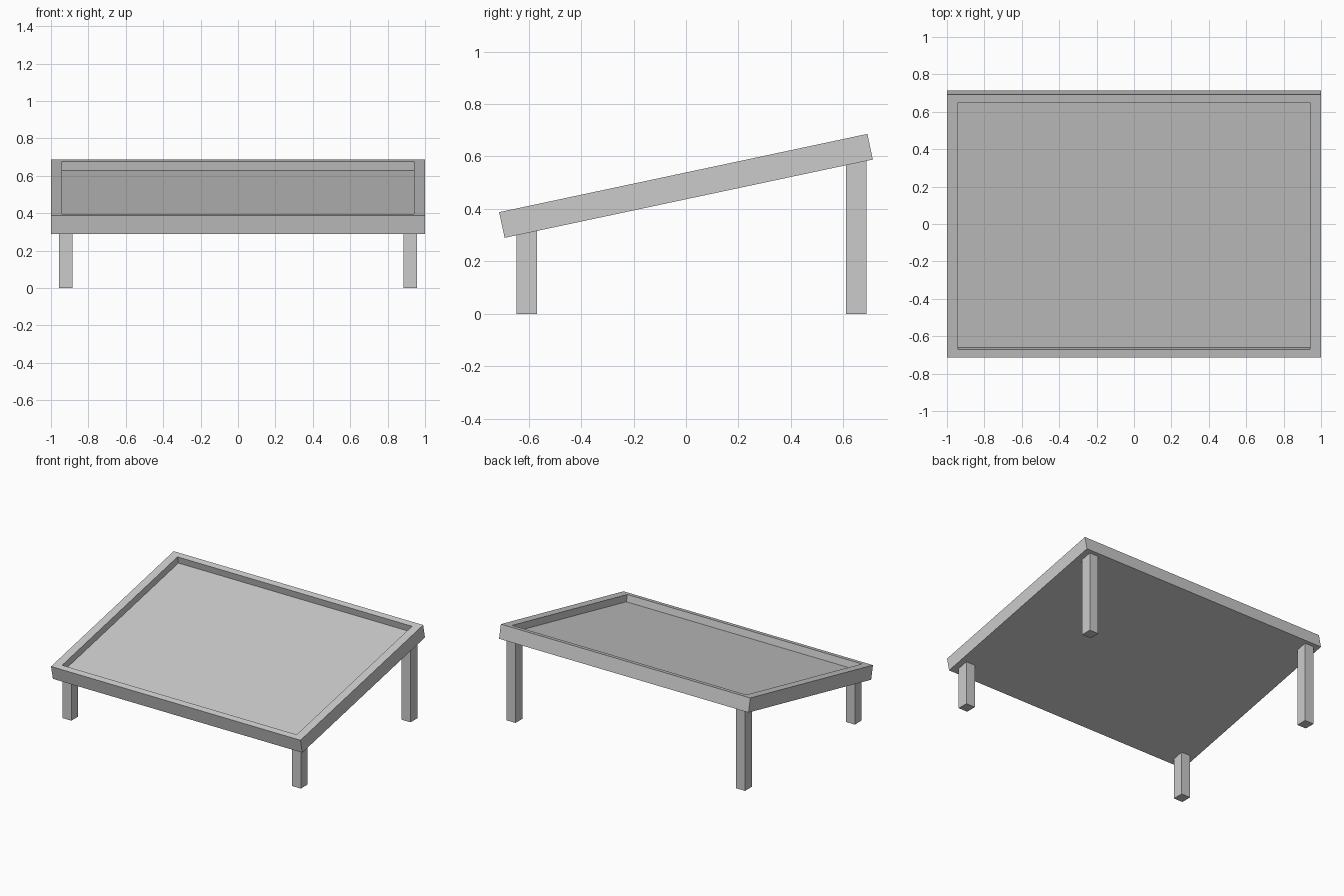
import bpy, bmesh
from math import radians, tan
from mathutils import Matrix, Vector

if "Cube" in bpy.data.objects:
    bpy.data.objects.remove(bpy.data.objects["Cube"])

TILT = radians(12)
LENGTH, THICK, RIM_SCALE, DEPTH = 1.436, 0.1, 0.94, 0.05
CENTRE_Z = 0.488


def make_object(name, bm):
    bmesh.ops.recalc_face_normals(bm, faces=bm.faces)
    mesh = bpy.data.meshes.new(name)
    bm.to_mesh(mesh)
    bm.free()
    obj = bpy.data.objects.new(name, mesh)
    bpy.context.collection.objects.link(obj)
    return obj


def box(size):
    bm = bmesh.new()
    bmesh.ops.create_cube(bm, size=1)
    bmesh.ops.scale(bm, vec=size, verts=bm.verts)
    return bm


# Tilted tray top: rim from a scaled inset, floor pushed down
bm = box((2, LENGTH, THICK))
top = max(bm.faces, key=lambda f: f.calc_center_median().z)
top = bmesh.ops.extrude_discrete_faces(bm, faces=[top])["faces"][0]
bmesh.ops.scale(bm, vec=(RIM_SCALE, RIM_SCALE, 1), verts=top.verts)
top = bmesh.ops.extrude_discrete_faces(bm, faces=[top])["faces"][0]
bmesh.ops.translate(bm, vec=(0, 0, -DEPTH), verts=top.verts)
tray = make_object("tray_top", bm)
tray.location.z = CENTRE_Z
tray.rotation_euler.x = TILT

# Legs: upright posts ending just inside the sloping tray
for row, y in (("front", -0.607), ("back", 0.65)):
    underside = CENTRE_Z - 0.0511 + y * tan(TILT)
    height = underside + 0.02
    for side, x in (("left", -0.92), ("right", 0.92)):
        bm = box((0.072, 0.078, height))
        bmesh.ops.translate(bm, vec=(0, 0, height / 2), verts=bm.verts)
        leg = make_object(f"{row}_{side}_leg", bm)
        leg.location = (x, y, 0)
